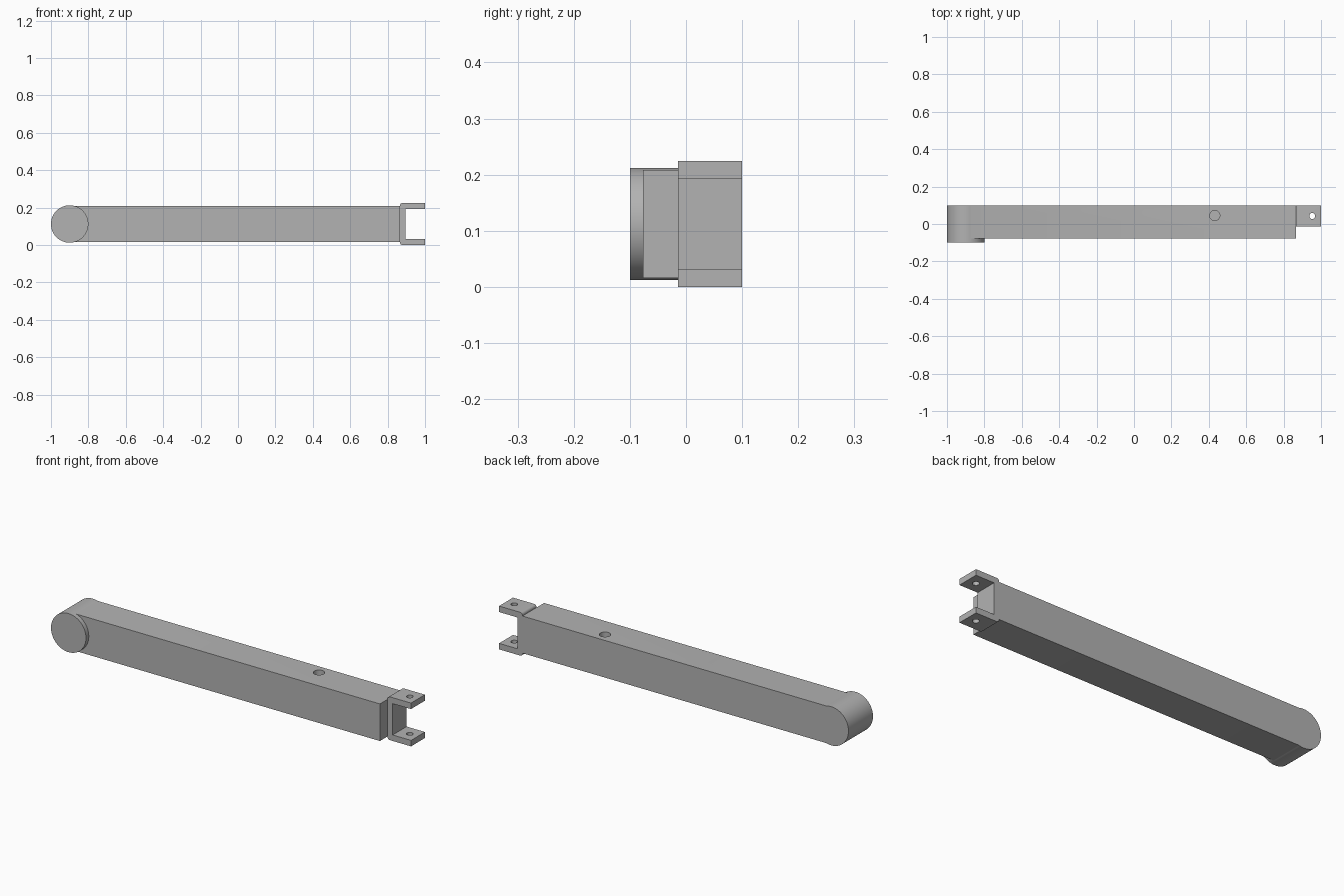
import bpy
import bmesh
import math
from mathutils import Matrix, Vector

if "Cube" in bpy.data.objects:
    bpy.data.objects.remove(bpy.data.objects["Cube"], do_unlink=True)

MID_Z = 0.112

grey = bpy.data.materials.new("plain grey")
grey.use_nodes = True
COLOUR = (0.45, 0.45, 0.45, 1)
grey.diffuse_color = COLOUR
grey.node_tree.nodes["Principled BSDF"].inputs["Base Color"].default_value = COLOUR


def finish(name, bm):
    bmesh.ops.recalc_face_normals(bm, faces=bm.faces)
    mesh = bpy.data.meshes.new(name)
    bm.to_mesh(mesh)
    bm.free()
    mesh.materials.append(grey)
    obj = bpy.data.objects.new(name, mesh)
    bpy.context.collection.objects.link(obj)
    return obj


def box(name, low, high):
    low, high = Vector(low), Vector(high)
    bm = bmesh.new()
    bmesh.ops.create_cube(bm, size=1)
    bmesh.ops.scale(bm, vec=high - low, verts=bm.verts)
    bmesh.ops.translate(bm, vec=(low + high) / 2, verts=bm.verts)
    return finish(name, bm)


def cylinder(name, centre, radius, depth, axis="Z", sides=64):
    bm = bmesh.new()
    turn = Matrix.Rotation(math.pi / 2, 4, "X") if axis == "Y" else Matrix()
    bmesh.ops.create_cone(bm, cap_ends=True, segments=sides, radius1=radius,
                          radius2=radius, depth=depth,
                          matrix=Matrix.Translation(centre) @ turn)
    return finish(name, bm)


def combine(target, other, operation):
    bpy.context.view_layer.objects.active = target
    mod = target.modifiers.new(operation.lower(), "BOOLEAN")
    mod.operation = operation
    mod.solver = "EXACT"
    mod.object = other
    other.hide_render = True
    bpy.ops.object.modifier_apply(modifier=mod.name)
    bpy.data.objects.remove(other, do_unlink=True)


def smooth(obj):
    bpy.ops.object.select_all(action="DESELECT")
    obj.select_set(True)
    bpy.context.view_layer.objects.active = obj
    bpy.ops.object.shade_smooth_by_angle(angle=math.radians(30))


# Long arm with a round pivot end and a blind hole in its top
arm = box("arm", (-0.9, -0.077, MID_Z - 0.096), (0.866, 0.1, MID_Z + 0.096))
pivot = cylinder("pivot_end", (-0.9, 0, MID_Z), 0.1, 0.2, "Y", 96)
combine(arm, pivot, "UNION")
combine(arm, cylinder("arm_hole", (0.432, 0.045, 0.21), 0.027, 0.12), "DIFFERENCE")
smooth(arm)

# U-shaped bracket with rounded outer corners, open towards +x
bm = bmesh.new()
half, inner, back, radius = 0.112, 0.081, 0.866, 0.013
profile = [(1, inner), (1, half)]
for step in range(7):
    a = math.pi / 2 * (1 + step / 6)
    profile.append((back + radius + radius * math.cos(a),
                    half - radius + radius * math.sin(a)))
profile += [(x, -z) for x, z in reversed(profile)]
profile += [(0.895, -inner), (0.895, inner)]
face = bm.faces.new([bm.verts.new((x, -0.014, MID_Z + z)) for x, z in profile])
new = bmesh.ops.extrude_face_region(bm, geom=[face])["geom"]
bmesh.ops.translate(bm, vec=(0, 0.114, 0),
                    verts=[v for v in new if isinstance(v, bmesh.types.BMVert)])
bracket = finish("end_bracket", bm)
combine(bracket, cylinder("bracket_hole", (0.953, 0.043, MID_Z), 0.016, 0.4, sides=32),
        "DIFFERENCE")
smooth(bracket)
